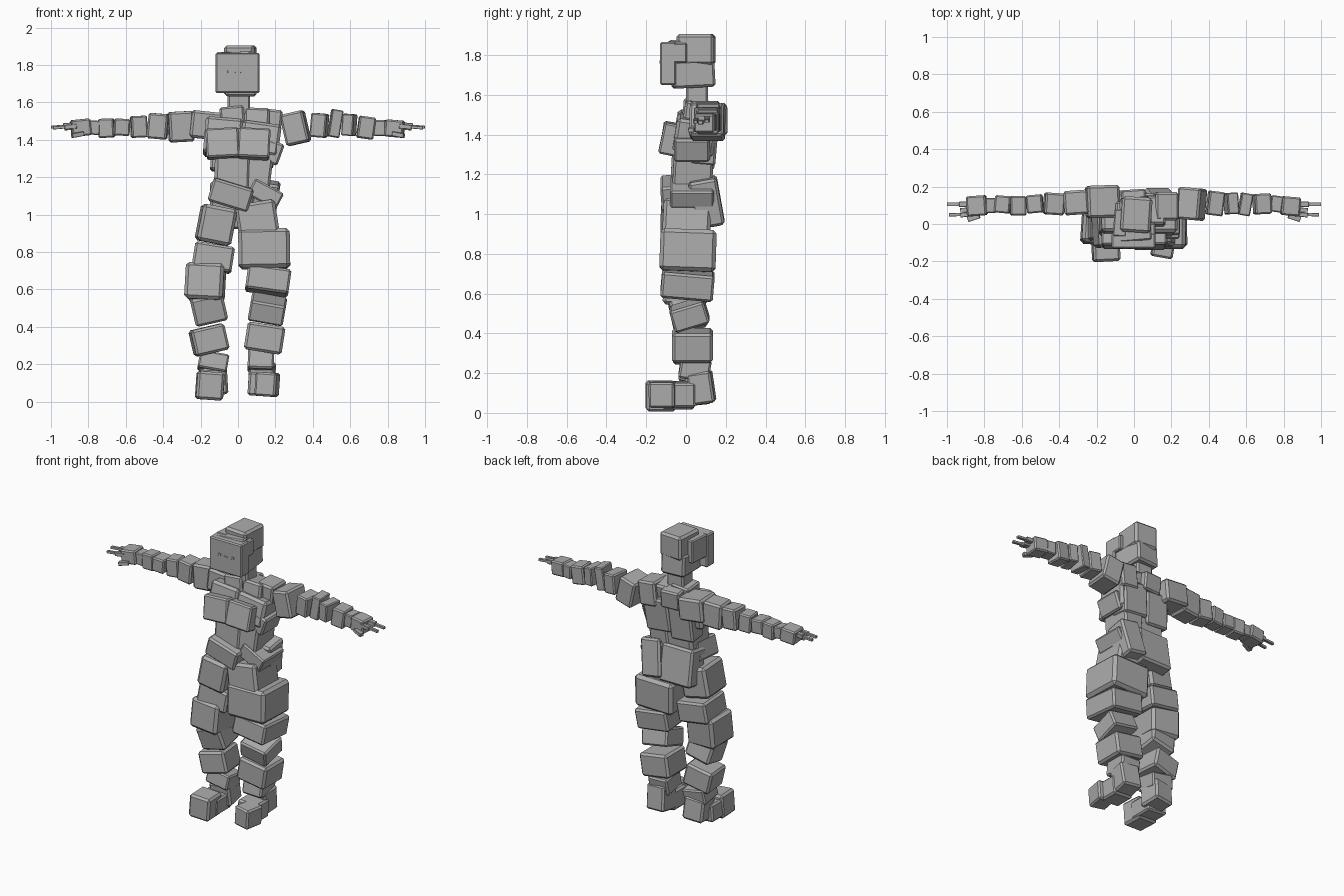
import bpy
import bmesh
from math import radians
from mathutils import Euler, Matrix, Vector

grey = bpy.data.materials.new("stone_grey")
grey.diffuse_color = (0.42, 0.42, 0.42, 1)


def box(name, xs, ys, zs, tilt=(0, 0, 0), chamfer=0.09):
    """Chamfered block whose tilted shape fills the given x, y and z ranges."""
    spans = (xs, ys, zs)
    centre = Vector([(a + b) / 2 for a, b in spans])
    extent = Vector([b - a for a, b in spans])
    rot = Euler([radians(t) for t in tilt]).to_matrix()
    spread = Matrix([[abs(v) for v in row] for row in rot])
    fitted = spread.inverted() @ extent
    size = Vector([max(f, e * 0.6) for f, e in zip(fitted, extent)])

    bm = bmesh.new()
    bmesh.ops.create_cube(bm, size=1)
    bmesh.ops.scale(bm, vec=size, verts=bm.verts)
    bmesh.ops.bevel(bm, geom=bm.edges[:], offset=min(size) * chamfer,
                    segments=1, affect='EDGES')
    mesh = bpy.data.meshes.new(name)
    bm.to_mesh(mesh)
    bm.free()
    mesh.materials.append(grey)
    obj = bpy.data.objects.new(name, mesh)
    obj.location = centre
    obj.rotation_euler = Euler([radians(t) for t in tilt])
    bpy.context.collection.objects.link(obj)
    return obj


# Head and neck
box("face", (-.12, .115), (-.13, -.05), (1.65, 1.865))
box("head_lower", (-.08, .10), (-.08, .15), (1.63, 1.78), (3, 0, 4))
box("head_top", (-.075, .10), (-.05, .15), (1.75, 1.905), (0, 0, -4))
box("hair_front", (-.11, .10), (-.10, .0), (1.76, 1.875), (0, -3, 5))
box("hair_side", (.02, .115), (-.07, .005), (1.76, 1.86))
box("hair_left", (-.115, -.03), (-.07, .08), (1.72, 1.87), (0, 0, -5))
box("neck", (-.055, .065), (0, .11), (1.53, 1.66))
for x in (-.045, .05):
    box("eye", (x - .01, x + .01), (-.133, -.127), (1.758, 1.772))
box("mouth", (-.015, .015), (-.133, -.127), (1.757, 1.764))

# Shoulders and upper chest
box("shoulder_left", (-.265, -.07), (.03, .21), (1.395, 1.56), (0, 6, 2))
box("shoulder_right", (.10, .24), (.02, .17), (1.40, 1.57), (0, 6, 0))
box("collar_left", (-.10, .04), (-.02, .12), (1.45, 1.585), (-5, -5, 0))
box("collar_right", (.03, .17), (-.02, .15), (1.42, 1.575), (-8, 2, 0))
box("neck_base", (-.07, .07), (.06, .19), (1.43, 1.56), (-6, 0, 4))
box("chest_left", (-.19, .03), (-.07, .13), (1.29, 1.53), (-9, 5, 0))
box("chest_right", (.0, .235), (-.07, .16), (1.28, 1.51), (-9, 8, 0))
box("rib_right", (.08, .25), (-.06, .12), (1.26, 1.42), (0, 20, 0))
box("breast_left", (-.175, .01), (-.135, -.01), (1.29, 1.47), (-9, -3, 0))
box("breast_right", (-.005, .175), (-.14, -.01), (1.285, 1.47), (-12, 3, 0))
box("upper_back_left", (-.15, .03), (.02, .16), (1.22, 1.46), (-5, 4, 0))
box("upper_back_right", (.01, .21), (.02, .165), (1.24, 1.48), (-5, 6, 0))

# Waist and hips
box("waist_left", (-.13, .07), (-.08, .13), (1.11, 1.33), (-3, 2, 0))
box("waist_right", (.03, .19), (-.07, .14), (1.11, 1.33), (-3, 7, 0))
box("hip_left", (-.165, .09), (-.13, .08), (1.01, 1.21), (4, 17, 0))
box("hip_right", (.05, .245), (-.08, .14), (1.03, 1.19), (0, 28, 0))
box("pelvis_back", (-.15, .08), (0, .18), (.92, 1.18), (9, 0, 0))
box("hip_back_right", (.05, .23), (.01, .195), (.92, 1.20), (10, 9, 0))

# Left leg, thigh to ankle
box("thigh_left", (-.235, 0), (-.13, .11), (.83, 1.06), (0, 11, 4))
box("lower_thigh_left", (-.25, -.015), (-.09, .14), (.68, .86), (-3, 9, 0))
box("knee_left", (-.29, -.06), (-.12, .12), (.53, .75), (-4, 3, -4))
box("upper_shin_left", (-.265, -.05), (-.09, .11), (.395, .615), (12, -13, 0))
box("shin_left", (-.268, -.042), (-.07, .13), (.24, .42), (0, -13, 5))
box("ankle_left", (-.22, -.045), (-.04, .12), (.14, .28), (-8, 10, 0))

# Right leg, thigh to ankle
box("thigh_right", (-.02, .225), (-.12, .13), (.86, 1.085), (-3, -9, 0))
box("lower_thigh_right", (0, .28), (-.135, .155), (.705, .93), (-2, -1, 0))
box("knee_right", (.035, .287), (-.13, .145), (.555, .74), (-5, 8, 0))
box("upper_shin_right", (.05, .265), (-.085, .12), (.40, .59), (17, 10, 0))
box("shin_right", (.03, .255), (-.07, .135), (.25, .43), (0, 9, 0))
box("ankle_right", (.05, .195), (-.04, .13), (.15, .29), (-10, 2, 0))

# Feet
box("heel_left", (-.21, -.05), (-.03, .14), (.03, .20), (6, -4, 5))
box("instep_left", (-.225, -.07), (-.12, .04), (.015, .14), (0, 5, 0))
box("toe_left", (-.232, -.07), (-.205, -.05), (.005, .165), (0, 4, 3))
box("heel_right", (.05, .205), (0, .155), (.035, .22), (8, 4, -5))
box("instep_right", (.05, .20), (-.09, .05), (.025, .16), (0, 4, 0))
box("toe_right", (.085, .228), (-.19, -.04), (.025, .16), (0, 4, -10))

# Arms: x start, x end, y low, y high, z low, z high, roll, yaw
left_arm = [
    (.23, .38, .045, .185, 1.385, 1.555, -3, 4),
    (.365, .49, .045, .17, 1.40, 1.545, 5, -4),
    (.48, .58, .055, .16, 1.41, 1.53, -3, 5),
    (.575, .665, .045, .15, 1.42, 1.515, 3, 0),
    (.655, .75, .055, .155, 1.41, 1.515, -2, -5),
    (.735, .80, .06, .14, 1.425, 1.505, 4, 0),
    (.78, .90, .04, .155, 1.415, 1.515, -6, 4),
]
right_arm = [
    (.22, .395, .015, .20, 1.365, 1.56, -13, -5),
    (.38, .49, .04, .18, 1.41, 1.545, 5, -7),
    (.475, .565, .05, .17, 1.41, 1.565, 9, 4),
    (.55, .64, .04, .17, 1.42, 1.54, 4, -10),
    (.63, .74, .05, .165, 1.40, 1.53, 8, 3),
    (.725, .80, .06, .155, 1.42, 1.505, 0, -8),
    (.78, .895, .04, .15, 1.41, 1.51, 5, -5),
]
# Fingers share the same layout
fingers = [
    (.86, .935, .09, .12, 1.46, 1.495, 5, 0),
    (.92, 1.0, .095, .115, 1.46, 1.482, 5, 0),
    (.86, .93, .06, .09, 1.45, 1.475, 5, -4),
    (.86, .93, .035, .065, 1.455, 1.485, 5, -5),
    (.92, .99, .04, .06, 1.455, 1.477, 5, -2),
    (.82, .895, .01, .06, 1.41, 1.445, 10, -18),
]
for side, sign, arm in (("left", -1, left_arm), ("right", 1, right_arm)):
    for part, rows in (("arm", arm), ("finger", fingers)):
        for i, (x0, x1, y0, y1, z0, z1, roll, yaw) in enumerate(rows, 1):
            if part == "finger":
                roll, yaw = roll * sign, yaw * sign
            box(f"{part}_{side}_{i}", sorted((x0 * sign, x1 * sign)),
                (y0, y1), (z0, z1), (0, roll, yaw))
